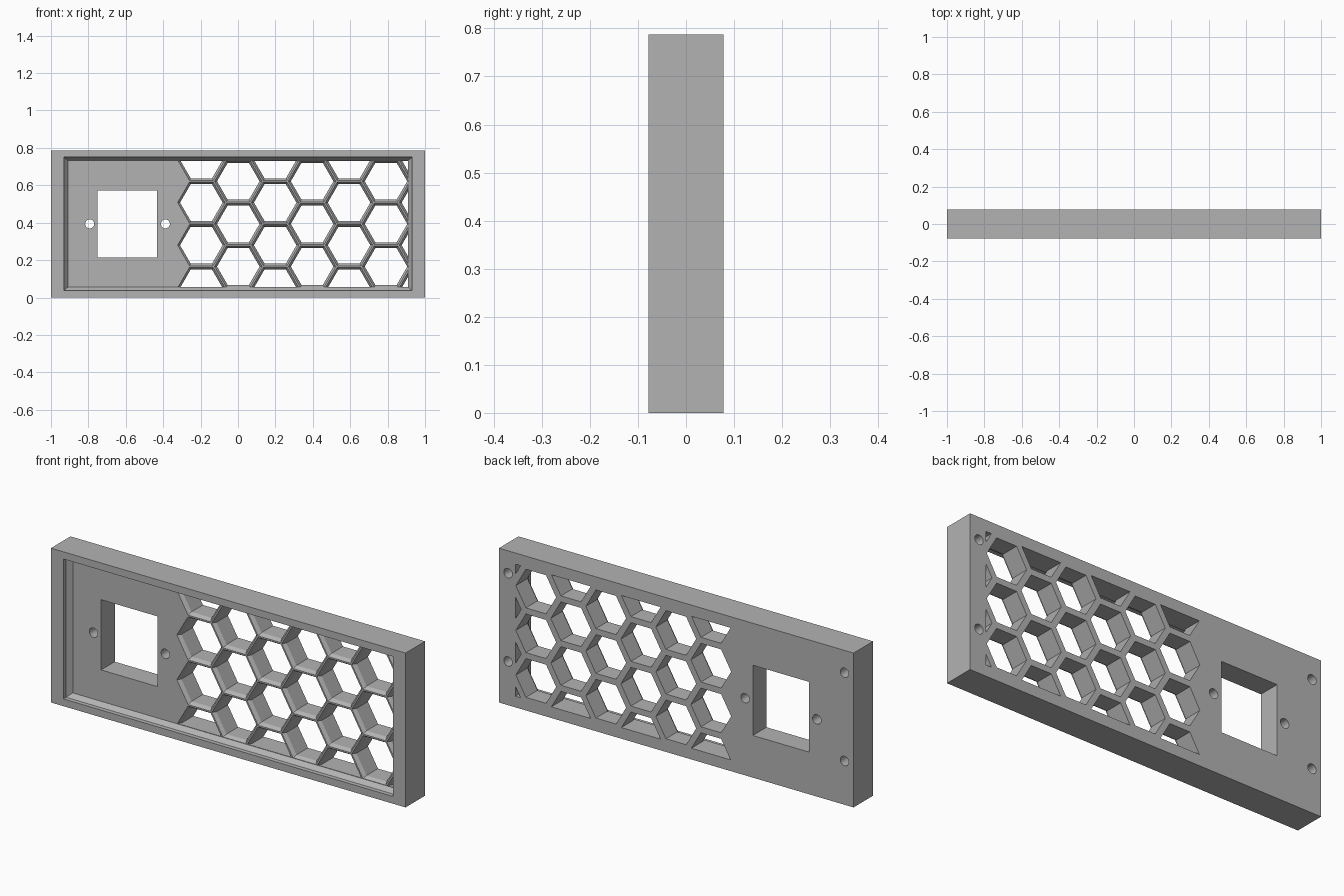
import bpy, bmesh, math
from mathutils import Vector

if "Cube" in bpy.data.objects:
    bpy.data.objects.remove(bpy.data.objects["Cube"], do_unlink=True)

W, D, H = 2.0, 0.157, 0.787
FRONT, BACK, MID = -D / 2, D / 2, H / 2
FLOOR = FRONT + 0.047          # depth of the recessed plate
PITCH = 0.228                  # spacing of the honeycomb
R_BACK, R_FRONT = 0.1137, 0.127

grey = bpy.data.materials.new("mid grey")
grey.use_nodes = True
colour = (0.45, 0.45, 0.45, 1)
grey.diffuse_color = colour
grey.node_tree.nodes["Principled BSDF"].inputs["Base Color"].default_value = colour


def rect(x0, x1, z0, z1):
    return [(x0, z0), (x1, z0), (x1, z1), (x0, z1)]


def ring(x, z, r, n):
    return [(x + r * math.cos(math.tau * i / n), z + r * math.sin(math.tau * i / n))
            for i in range(n)]


def loft(bm, sections):
    """Close a solid through outlines placed at increasing y."""
    rings = [[bm.verts.new((x, y, z)) for x, z in pts] for y, pts in sections]
    n = len(rings[0])
    for a, b in zip(rings, rings[1:]):
        for i in range(n):
            j = (i + 1) % n
            bm.faces.new((a[i], b[i], b[j], a[j]))
    bm.faces.new(rings[0])
    bm.faces.new(rings[-1][::-1])


def clip(bm, point, normal):
    geom = bm.verts[:] + bm.edges[:] + bm.faces[:]
    cut = bmesh.ops.bisect_plane(bm, geom=geom, dist=1e-5, plane_co=point,
                                 plane_no=normal, clear_outer=True)["geom_cut"]
    edges = [e for e in cut if isinstance(e, bmesh.types.BMEdge)]
    if edges:
        bmesh.ops.holes_fill(bm, edges=edges, sides=0)


def make(name, bm):
    bmesh.ops.recalc_face_normals(bm, faces=bm.faces[:])
    mesh = bpy.data.meshes.new(name)
    bm.to_mesh(mesh)
    bm.free()
    mesh.materials.append(grey)
    obj = bpy.data.objects.new(name, mesh)
    bpy.context.collection.objects.link(obj)
    return obj


def subtract(target, cutter):
    cutter.hide_render = True
    mod = target.modifiers.new("cut", "BOOLEAN")
    mod.operation, mod.solver, mod.object = "DIFFERENCE", "EXACT", cutter
    bpy.context.view_layer.objects.active = target
    bpy.ops.object.modifier_apply(modifier=mod.name)
    bpy.data.objects.remove(cutter, do_unlink=True)


# Solid panel
bm = bmesh.new()
loft(bm, [(FRONT, rect(-W / 2, W / 2, 0, H)), (BACK, rect(-W / 2, W / 2, 0, H))])
panel = make("vent_panel", bm)

# Front recess with a chamfered foot
mouth = rect(-0.93, 0.93, 0.037, H - 0.037)
foot = rect(-0.91, 0.91, 0.055, H - 0.055)
bm = bmesh.new()
loft(bm, [(FRONT - 0.02, mouth), (FRONT + 0.022, mouth), (FLOOR, foot)])
subtract(panel, make("recess_cutter", bm))

# Honeycomb openings, chamfered at the front and trimmed to the recess
bm = bmesh.new()
for col in range(7):
    x = -0.196 + col * PITCH * math.sqrt(3) / 2
    rows = (-1.5, -0.5, 0.5, 1.5) if col % 2 == 0 else (-1, 0, 1)
    for row in rows:
        z = MID + row * PITCH
        wide, narrow = ring(x, z, R_FRONT, 6), ring(x, z, R_BACK, 6)
        loft(bm, [(FLOOR - 0.01, wide), (FLOOR, wide),
                  (FLOOR + 0.018, narrow), (BACK + 0.02, narrow)])
bmesh.ops.recalc_face_normals(bm, faces=bm.faces[:])
clip(bm, Vector((0.908, 0, 0)), Vector((1, 0, 0)))
clip(bm, Vector((0, 0, H - 0.057)), Vector((0, 0, 1)))
clip(bm, Vector((0, 0, 0.057)), Vector((0, 0, -1)))
subtract(panel, make("honeycomb_cutter", bm))

# Socket window, its two screw holes and four blind holes in the back
bm = bmesh.new()
loft(bm, [(FRONT, rect(-0.75, -0.432, 0.215, 0.573)),
          (BACK + 0.02, rect(-0.75, -0.432, 0.215, 0.573))])
for x in (-0.793, -0.388):
    hole = ring(x, MID, 0.024, 32)
    loft(bm, [(FRONT, hole), (BACK + 0.02, hole)])
for x in (-0.949, 0.949):
    for z in (0.223, 0.673):
        hole = ring(x, z, 0.024, 32)
        loft(bm, [(BACK - 0.09, hole), (BACK + 0.02, hole)])
subtract(panel, make("hole_cutter", bm))

# Smooth only the round holes
bpy.ops.object.select_all(action="DESELECT")
panel.select_set(True)
bpy.context.view_layer.objects.active = panel
bpy.ops.object.shade_smooth_by_angle(angle=math.radians(20))
